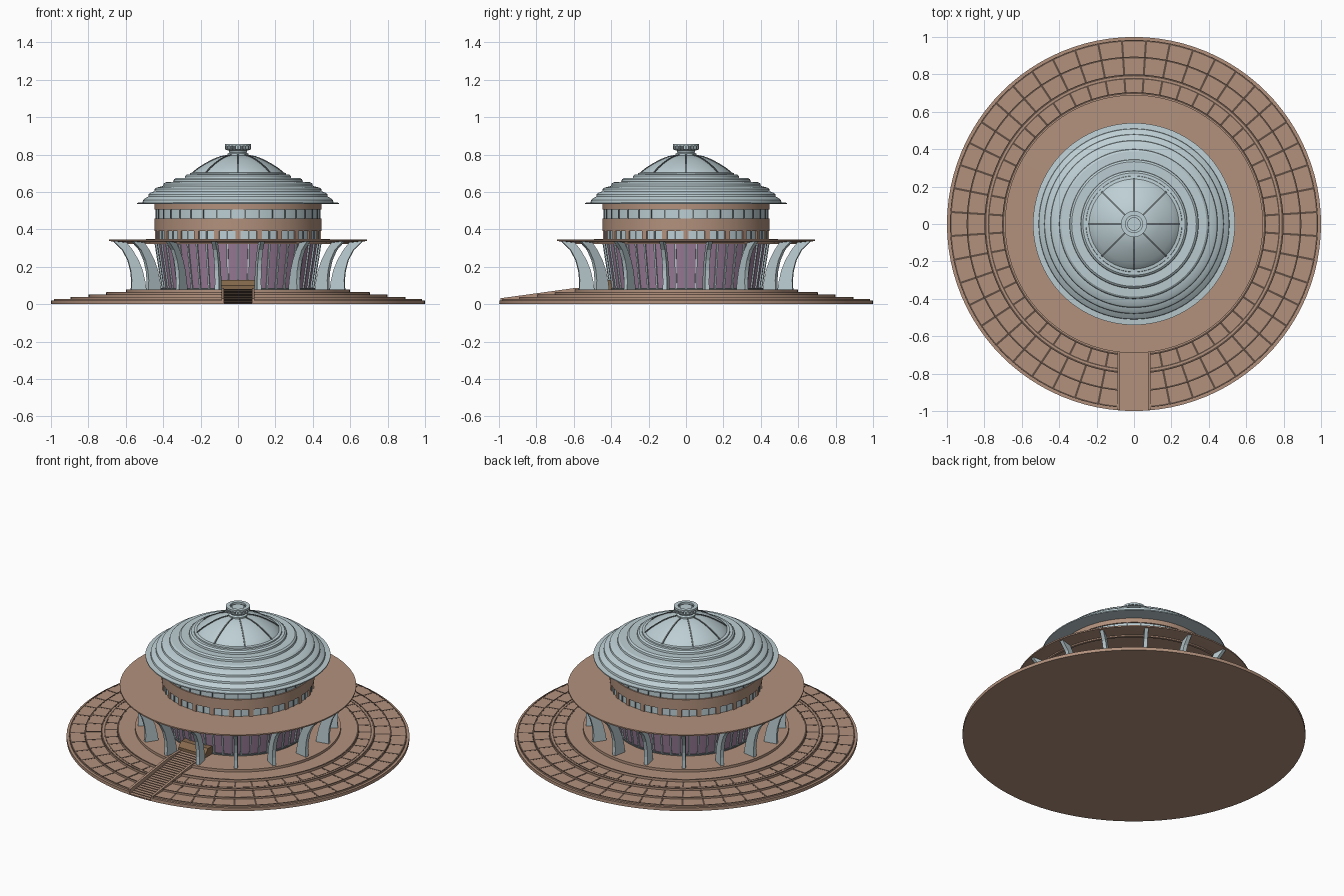
import bpy, bmesh, math
from mathutils import Vector

if "Cube" in bpy.data.objects:
    bpy.data.objects.remove(bpy.data.objects["Cube"], do_unlink=True)

TAU = math.tau


def material(name, srgb):
    col = [((c + 0.055) / 1.055) ** 2.4 for c in srgb] + [1]
    m = bpy.data.materials.new(name)
    m.use_nodes = True
    m.diffuse_color = col
    m.node_tree.nodes["Principled BSDF"].inputs["Base Color"].default_value = col
    return m


tan = material("tan stone", (0.70, 0.57, 0.49))
dark = material("dark brown joint", (0.37, 0.30, 0.26))
bronze = material("bronze brown", (0.52, 0.41, 0.30))
pale = material("pale blue metal", (0.74, 0.81, 0.83))
purple = material("purple glass", (0.62, 0.50, 0.61))
grey = material("dark grey frame", (0.40, 0.43, 0.44))


def finish(name, bm, mat, smooth=False):
    bmesh.ops.recalc_face_normals(bm, faces=bm.faces)
    me = bpy.data.meshes.new(name)
    bm.to_mesh(me)
    bm.free()
    me.materials.append(mat)
    ob = bpy.data.objects.new(name, me)
    bpy.context.collection.objects.link(ob)
    bpy.ops.object.select_all(action="DESELECT")
    ob.select_set(True)
    bpy.context.view_layer.objects.active = ob
    if smooth:
        bpy.ops.object.shade_smooth_by_angle(angle=math.radians(28))
    return ob


def lathe(name, profile, mat, closed=False, gap=0, segments=96):
    """Spin a (radius, height) profile; gap leaves an opening at the front."""
    bm = bmesh.new()
    start, sweep = -TAU / 4 + gap, TAU - 2 * gap
    vs = [bm.verts.new((r * math.cos(start), r * math.sin(start), z)) for r, z in profile]
    edges = [bm.edges.new(p) for p in zip(vs, vs[1:])]
    if closed:
        edges.append(bm.edges.new((vs[-1], vs[0])))
    bmesh.ops.spin(bm, geom=vs + edges, cent=(0, 0, 0), axis=(0, 0, 1),
                   angle=sweep, steps=segments)
    bmesh.ops.remove_doubles(bm, verts=bm.verts, dist=1e-5)
    return finish(name, bm, mat, True)


def fins(name, profile, thick, angles, mat, offset=0):
    """Upright plates with a (radius, height) outline, set at the given angles."""
    bm = bmesh.new()
    for a in angles:
        out = Vector((math.cos(a), math.sin(a), 0))
        side = Vector((-out.y, out.x, 0))
        rows = [[bm.verts.new(out * r + side * (offset + s * thick / 2) + Vector((0, 0, z)))
                 for r, z in profile] for s in (-1, 1)]
        for row in rows:
            bm.faces.new(row)
        n = len(profile)
        for i in range(n):
            j = (i + 1) % n
            bm.faces.new((rows[0][i], rows[0][j], rows[1][j], rows[1][i]))
    return finish(name, bm, mat)


def box(r0, r1, z0, z1):
    return [(r0, z0), (r1, z0), (r1, z1), (r0, z1)]


def around(count, half=False):
    return [TAU * (i + 0.5 * half) / count for i in range(count)]


# Stone terrace in flat tiers with a channel for the stairs
levels = [(1, 0.02), (0.985, 0.028), (0.895, 0.038), (0.8, 0.05),
          (0.705, 0.064), (0.6, 0.08)]
profile = [(0, 0), (1, 0)]
for (r, z), (inner, _) in zip(levels, levels[1:] + [(0, 0)]):
    profile += [(r, z), (inner, z)]
terrace = lathe("terrace", profile, tan)

front = [-TAU / 4]
top_r = 0.47
cutter = fins("stair_cutter", box(top_r, 1.1, 0.004, 0.2), 0.15, front, tan)
cutter.hide_render = True
cut = terrace.modifiers.new("stair channel", "BOOLEAN")
cut.object = cutter
cut.solver = "EXACT"
bpy.context.view_layer.objects.active = terrace
bpy.ops.object.modifier_apply(modifier=cut.name)
bpy.data.objects.remove(cutter, do_unlink=True)

# Paving joints: rings and spokes lying on the tiers
for i, (r, w, z) in enumerate([(0.984, 0.008, 0.028), (0.894, 0.008, 0.038),
                               (0.799, 0.009, 0.05), (0.781, 0.007, 0.05),
                               (0.704, 0.009, 0.064)]):
    lathe(f"paving_ring_{i + 1}", box(r - w, r, 0.01, z + 0.001), dark,
          closed=True, gap=math.asin(0.09 / r))
spokes = [a for a in around(48, True) if abs(a - 0.75 * TAU) > 0.1]
for name, r0, r1, z in (("inner", 0.705, 0.776, 0.05), ("middle", 0.8, 0.888, 0.038),
                        ("outer", 0.895, 0.978, 0.028)):
    fins(f"{name}_paving_joints", box(r0, r1, 0.01, z + 0.001), 0.011, spokes, dark)

# Front stairs with dark risers, kerbs and threshold
steps = 24
tread = (0.995 - top_r) / steps
stair = [(top_r, 0.002), (0.995, 0.002)]
for i in range(steps):
    z = 0.006 + 0.076 * i / (steps - 1)
    stair += [(0.995 - i * tread, z), (0.995 - (i + 1) * tread, z)]
stairs = fins("front_stairs", stair, 0.15, front, tan)
stairs.data.materials.append(dark)
for face in stairs.data.polygons:
    face.material_index = int(face.normal.y < -0.9)
kerb = [(top_r, 0.005), (0.992, 0.005), (0.992, 0.032), (0.6, 0.086), (top_r, 0.086)]
for name, s in (("left", 1), ("right", -1)):
    fins(f"{name}_kerb", kerb, 0.014, front, tan, s * 0.082)
fins("threshold", [(0.38, 0.08), (top_r, 0.08), (top_r, 0.1), (0.44, 0.13), (0.38, 0.13)],
     0.19, front, bronze)

# Glazed lower storey, leaning outward
lathe("glass_wall", [(0.4, 0.08), (0.44, 0.335)], purple)
fins("glass_mullions", [(0.395, 0.08), (0.408, 0.08), (0.448, 0.335), (0.43, 0.335)],
     0.009, around(48), pale)
lathe("glass_sill", box(0.39, 0.411, 0.08, 0.088), grey, closed=True)

# Canopy
lathe("canopy", [(0.42, 0.33), (0.62, 0.33), (0.69, 0.338), (0.69, 0.346),
                 (0.42, 0.348)], tan, closed=True)
lathe("canopy_beam", box(0.59, 0.605, 0.322, 0.332), tan, closed=True)

# Curved supports
support = [(0.5, 0.07), (0.583, 0.07), (0.581, 0.13), (0.586, 0.18), (0.601, 0.235),
           (0.63, 0.29), (0.678, 0.335), (0.612, 0.335), (0.576, 0.29),
           (0.543, 0.235), (0.521, 0.18), (0.507, 0.12)]
fins("curved_supports", support, 0.022, around(16, True), pale)

# Upper drum: two window bands between stone bands
lathe("drum_windows", [(0.438, 0.34), (0.438, 0.535)], pale)
for name, z0, z1 in (("middle", 0.392, 0.458), ("top", 0.507, 0.537)):
    lathe(f"{name}_stone_band", box(0.43, 0.446, z0, z1), tan, closed=True)
for name, z0, z1, count in (("lower", 0.345, 0.392, 24), ("upper", 0.458, 0.507, 36)):
    fins(f"{name}_window_posts", box(0.43, 0.442, z0, z1), 0.008,
         around(count, True), grey)
fins("lower_window_piers", box(0.43, 0.445, 0.345, 0.392), 0.028, around(24), tan)

# Tiered roof with rounded steps
tiers = [(0.51, 0.545), (0.48, 0.576), (0.447, 0.604), (0.4, 0.632),
         (0.345, 0.655), (0.285, 0.674)]
roof = [(0, 0.535), (0.54, 0.535), (0.54, 0.542)]
for r, z in tiers:
    roof += [(r, z), (r - 0.002, z + 0.012), (r - 0.012, z + 0.02)]
roof += [(0.25, 0.695), (0, 0.7)]
lathe("tiered_roof", roof, pale)

# Cap dome with eight ribs
arc = [(0.25, 0.69), (0.235, 0.708), (0.21, 0.728), (0.175, 0.75),
       (0.13, 0.774), (0.09, 0.789), (0.05, 0.797)]
lathe("cap_dome", arc + [(0, 0.8)], pale)
lathe("cap_rim", [(0.24, 0.69), (0.258, 0.69), (0.256, 0.702), (0.24, 0.704)],
      pale, closed=True)
rib = [(r + 0.003, z + 0.003) for r, z in arc]
fins("cap_ribs", rib + [(r, z - 0.01) for r, z in reversed(arc)], 0.009, around(8), grey)

# Lantern on top
lathe("lantern_neck", [(0.055, 0.78), (0.055, 0.805), (0.046, 0.812), (0.05, 0.822),
                       (0.068, 0.826), (0.068, 0.831), (0, 0.831)], pale)
lathe("lantern_ring", box(0.046, 0.07, 0.846, 0.857), pale, closed=True, segments=48)
fins("lantern_slats", box(0.05, 0.07, 0.83, 0.847), 0.007, around(20), pale)
lathe("lantern_core", [(0.036, 0.83), (0.036, 0.85), (0, 0.85)], pale, segments=48)
